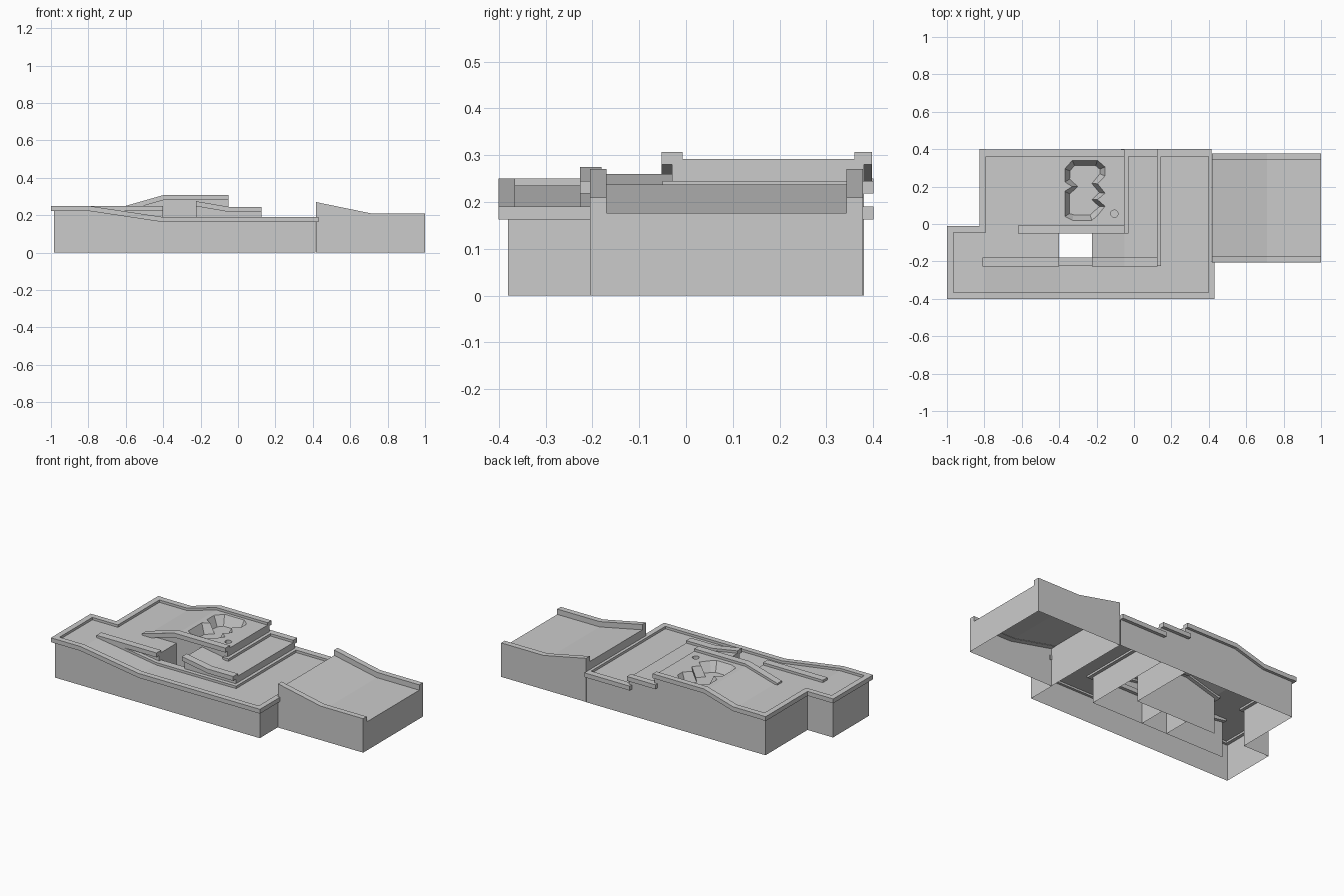
import bpy, bmesh, math

if "Cube" in bpy.data.objects:
    bpy.data.objects.remove(bpy.data.objects["Cube"])

LIP, THICK = 0.015, 0.027      # rim height above deck, rim thickness


def make(name, bm):
    me = bpy.data.meshes.new(name)
    bm.to_mesh(me)
    bm.free()
    ob = bpy.data.objects.new(name, me)
    bpy.context.collection.objects.link(ob)
    return ob


def deck(name, prof, y0, y1):
    """Sheet: (x, z) profile stretched from y0 to y1, facing up."""
    bm = bmesh.new()
    a = [bm.verts.new((x, y0, z)) for x, z in prof]
    b = [bm.verts.new((x, y1, z)) for x, z in prof]
    for i in range(len(prof) - 1):
        bm.faces.new((a[i], a[i + 1], b[i + 1], b[i]))
    return make(name, bm)


def wall(name, pts):
    """Curtain from (x, y, z) top points down to the floor; solid lies left of travel."""
    bm = bmesh.new()
    t = [bm.verts.new(p) for p in pts]
    b = [bm.verts.new((x, y, 0)) for x, y, z in pts]
    for i in range(len(pts) - 1):
        bm.faces.new((b[i], b[i + 1], t[i + 1], t[i]))
    return make(name, bm)


def rim(name, prof, y0, y1, thick=THICK):
    """Closed bar following an (x, top z) profile."""
    bm = bmesh.new()
    loop = list(prof) + [(x, z - thick) for x, z in reversed(prof)]
    a = [bm.verts.new((x, y0, z)) for x, z in loop]
    b = [bm.verts.new((x, y1, z)) for x, z in loop]
    n, m = len(loop), len(prof)
    for i in range(n):
        bm.faces.new((a[i], a[(i + 1) % n], b[(i + 1) % n], b[i]))
    for i in range(m - 1):
        for v in (a, b):
            bm.faces.new((v[i], v[i + 1], v[n - 2 - i], v[n - 1 - i]))
    bmesh.ops.recalc_face_normals(bm, faces=bm.faces)
    return make(name, bm)


def up(prof, d=LIP):
    return [(x, z + d) for x, z in prof]


def at(prof, y):
    return [(x, y, z) for x, z in prof]


# Deck height profiles along x
LOW = [(-.985, .235), (-.8, .235), (-.4, .175), (.415, .175)]
HIGH = [(-.81, .235), (-.6, .235), (-.4, .292)]
MID = [(-.225, .26), (-.05, .23), (.125, .23)]
RAMP = [(.418, .27), (.71, .21), (1, .21)]

# Playing surfaces
deck("lower_lane", LOW, -.38, -.2)
deck("left_landing", [(-.985, .235), (-.4, .235)], -.2, -.03)
deck("upper_slope", HIGH, -.03, .38)
deck("middle_lane", MID, -.2, -.03)
deck("middle_deck", [(-.05, .23), (.125, .23)], -.03, .38)
deck("lower_deck", [(.125, .175), (.415, .175)], -.2, .38)
deck("ramp_deck", up(RAMP, -.033), -.205, .378)

# Upper deck with an irregular sunken pit and a round cup
Z = .292
bm = bmesh.new()


def ring(pts, z):
    vs = [bm.verts.new((x, y, z)) for x, y in pts]
    es = [bm.edges.new((vs[i], vs[(i + 1) % len(vs)])) for i in range(len(vs))]
    return vs, es


pit = [(-.33, .02), (-.225, .02), (-.195, .045), (-.155, .095), (-.195, .13),
       (-.155, .165), (-.195, .215), (-.155, .257), (-.155, .305), (-.195, .34),
       (-.33, .34), (-.37, .295), (-.37, .225), (-.33, .2), (-.37, .175), (-.37, .04)]
cup = [(-.105 + .02 * math.cos(i * math.tau / 12), .055 + .02 * math.sin(i * math.tau / 12))
       for i in range(12)]
_, edges = ring([(-.4, -.03), (-.05, -.03), (-.05, .38), (-.4, .38)], Z)
holes = []
for pts in (pit, cup):
    vs, es = ring(pts, Z)
    holes.append(vs)
    edges += es
bmesh.ops.triangle_fill(bm, edges=edges, use_beauty=True, normal=(0, 0, 1))
for f in bm.faces:
    if f.normal.z < 0:
        f.normal_flip()
for vs, inset, depth in ((holes[0], .03, .06), (holes[1], 0, .03)):
    f = bm.faces.new(vs)
    f.normal_update()
    if inset:
        bmesh.ops.inset_region(bm, faces=[f], thickness=inset, depth=0)
        for v in f.verts:
            v.co.z -= depth
    else:
        low = [bm.verts.new((v.co.x, v.co.y, Z - depth)) for v in vs]
        bm.faces.remove(f)
        bm.faces.new(low)
        for i in range(len(vs)):
            j = (i + 1) % len(vs)
            bm.faces.new((vs[i], vs[j], low[j], low[i]))
make("upper_deck", bm)

# Outer walls
wall("front_wall", at(LOW, -.38))
wall("right_wall", [(.415, -.38, .175), (.415, -.2, .175)])
wall("back_wall", [(.415, .38, .175), (.125, .38, .175), (.125, .38, .23), (-.05, .38, .23),
                   (-.05, .38, Z), (-.4, .38, Z), (-.6, .38, .235), (-.81, .38, .235)])
wall("left_wall", [(-.81, .38, .235), (-.81, -.03, .235), (-.985, -.03, .235), (-.985, -.38, .235)])

# Inner step walls and the open shaft
wall("middle_step_front_left", [(-.8, -.2, .235), (-.4, -.2, .235)])
wall("middle_step_front_gap", [(-.4, -.2, .175), (-.225, -.2, .175)])
wall("middle_step_front_right", at(MID, -.2))
wall("middle_step_side", [(.125, -.2, .23), (.125, .38, .23)])
wall("upper_step", [(-.6, -.03, .235), (-.4, -.03, Z), (-.05, -.03, Z), (-.05, .38, Z)])
wall("shaft_left", [(-.4, -.2, .235), (-.4, -.03, .235)])
wall("shaft_right", [(-.225, -.03, .26), (-.225, -.2, .26)])

# Outer rims
rim("front_rim", [(-1, .25), (-.8, .25), (-.4, .19), (.43, .19)], -.4, -.365)
rim("left_rim", [(-1, .25), (-.965, .25)], -.365, -.01)
rim("left_corner_rim", [(-.965, .25), (-.79, .25)], -.045, -.01)
rim("left_back_rim", [(-.825, .25), (-.79, .25)], -.01, .4)
rim("right_rim", [(.397, .19), (.43, .19)], -.365, -.2)
rim("right_inner_rim", [(.397, .19), (.415, .19)], -.2, .36)
rim("upper_back_rim", [(-.79, .25), (-.6, .25), (-.4, .307), (-.05, .307)], .36, .397)
rim("middle_back_rim", [(-.07, .245), (.125, .245)], .36, .4)
rim("lower_back_rim", [(.105, .19), (.415, .19)], .36, .4)

# Rims along the inner steps
rim("lower_inner_rim", [(-.8, .249), (-.4, .19), (.145, .19)], -.225, -.18)
rim("lower_side_rim", [(.105, .19), (.145, .19)], -.18, .36)
rim("middle_left_rim", [(-.81, .25), (-.4, .25)], -.226, -.18)
rim("middle_right_rim", up(MID), -.226, -.18)
rim("middle_side_rim", [(-.07, .245), (-.03, .245)], -.05, .36)
rim("upper_front_rim", [(-.62, .245), (-.6, .25), (-.4, .307), (-.05, .307)], -.052, -.008)

# Ramp section on the right
for tag, y0, y1 in (("front", -.205, -.17), ("back", .343, .378)):
    rim("ramp_rim_" + tag, RAMP, y0, y1, .035)
wall("ramp_walls", at(up(RAMP, -.033), -.205) + at(up(RAMP, -.033)[::-1], .378)
     + [(.418, -.205, .237)])
